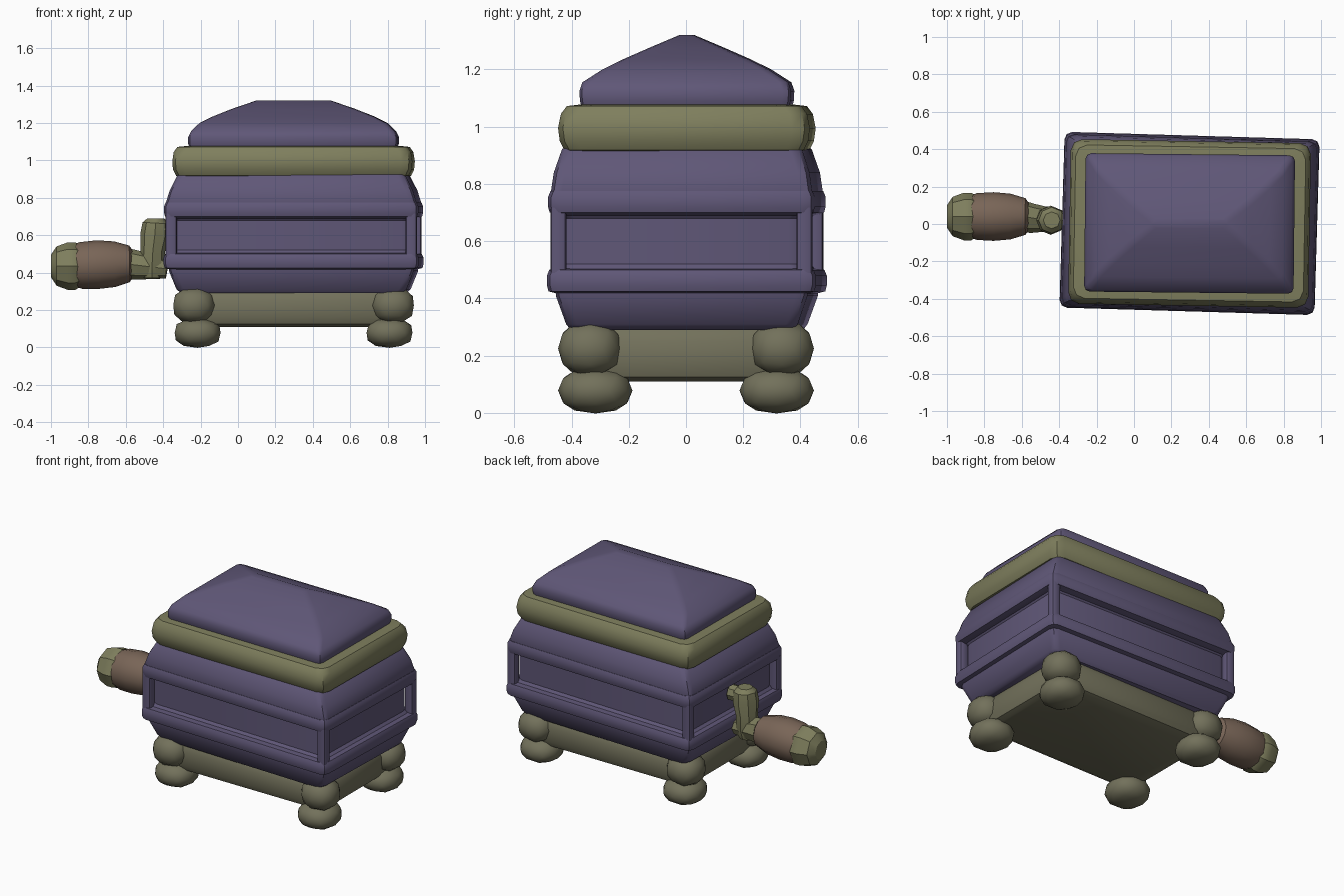
import bpy, bmesh, math
from mathutils import Vector, Matrix

if "Cube" in bpy.data.objects:
    bpy.data.objects.remove(bpy.data.objects["Cube"])

CX, CY = 0.297, 0.003


def material(name, rgb):
    m = bpy.data.materials.new(name)
    m.diffuse_color = (*rgb, 1)
    m.use_nodes = True
    m.node_tree.nodes["Principled BSDF"].inputs["Base Color"].default_value = m.diffuse_color
    return m


PURPLE = material("purple", (0.115, 0.095, 0.185))
GOLD = material("olive_gold", (0.21, 0.21, 0.11))
STONE = material("feet_olive", (0.17, 0.165, 0.105))
GRIP = material("grip_brown", (0.19, 0.13, 0.095))


def finish(name, bm, mat, angle=35):
    bmesh.ops.recalc_face_normals(bm, faces=bm.faces)
    me = bpy.data.meshes.new(name)
    bm.to_mesh(me)
    bm.free()
    ob = bpy.data.objects.new(name, me)
    bpy.context.collection.objects.link(ob)
    me.materials.append(mat)
    bpy.ops.object.select_all(action='DESELECT')
    ob.select_set(True)
    bpy.context.view_layer.objects.active = ob
    bpy.ops.object.shade_smooth_by_angle(angle=math.radians(angle))
    return ob


def loft(bm, rings):
    """Skin equal-length rings of points and cap both ends."""
    vs = [[bm.verts.new(p) for p in r] for r in rings]
    n = len(vs[0])
    for a, b in zip(vs, vs[1:]):
        for i in range(n):
            j = (i + 1) % n
            bm.faces.new((a[i], a[j], b[j], b[i]))
    bm.faces.new(vs[0][::-1])
    bm.faces.new(vs[-1])


def round_rect(hx, hy, z, r, seg=2):
    r = min(r, hx * 0.9, hy * 0.9)
    pts = []
    for k, (sx, sy) in enumerate([(1, 1), (-1, 1), (-1, -1), (1, -1)]):
        for s in range(seg + 1):
            a = math.pi / 2 * (k + s / seg)
            pts.append(Vector((sx * (hx - r) + r * math.cos(a),
                               sy * (hy - r) + r * math.sin(a), z)))
    return pts


def tiers(name, profile, mat, r=0.05, turn=0.0):
    """Rounded box whose half sizes follow a (hx, hy, z) profile."""
    bm = bmesh.new()
    loft(bm, [round_rect(hx, hy, z, r) for hx, hy, z in profile])
    ob = finish(name, bm, mat)
    ob.location = (CX, CY, 0)
    ob.rotation_euler.z = math.radians(turn)
    return ob


def tube(name, stations, mat, sides=10):
    """Round bar through (x, y, z, radius) stations, rings facing along the path."""
    bm = bmesh.new()
    pts = [Vector(s[:3]) for s in stations]
    rings = []
    for i, p in enumerate(pts):
        d = (pts[min(i + 1, len(pts) - 1)] - pts[max(i - 1, 0)]).normalized()
        u = d.cross(Vector((0, 1, 0))).normalized()
        v = d.cross(u)
        rings.append([p + stations[i][3] * (u * math.cos(t) + v * math.sin(t))
                      for t in (2 * math.pi * k / sides for k in range(sides))])
    loft(bm, rings)
    return finish(name, bm, mat)


# base tray
tiers("base_tray", [(0.53, 0.33, 0.11), (0.56, 0.36, 0.125), (0.57, 0.375, 0.16),
                    (0.57, 0.375, 0.25), (0.55, 0.36, 0.29), (0.53, 0.34, 0.32)],
      STONE, 0.06)

# stacked ball feet at each corner
for sx, xs in ((-1, "left"), (1, "right")):
    for sy, ys in ((-1, "front"), (1, "back")):
        for part, dx, dy, z, s in (("foot", 0.513, 0.317, 0.078, (0.128, 0.13, 0.08)),
                                   ("knob", 0.533, 0.335, 0.225, (0.115, 0.112, 0.097))):
            bm = bmesh.new()
            bmesh.ops.create_icosphere(bm, subdivisions=2, radius=1.0)
            for v in bm.verts:   # slightly boxy ball
                v.co = Vector([math.copysign(abs(c) ** 0.85, c) for c in v.co])
                v.co = Vector([max(-1, min(1, c)) * k for c, k in zip(v.co, s)])
            ob = finish(f"{ys}_{xs}_{part}", bm, STONE)
            ob.location = (CX + sx * dx, sy * dy, z)

# body with recessed middle
TURN = -1.7
tiers("body", [(0.59, 0.39, 0.29), (0.615, 0.405, 0.31), (0.655, 0.44, 0.41),
               (0.655, 0.44, 0.49), (0.63, 0.415, 0.52), (0.63, 0.415, 0.68),
               (0.655, 0.44, 0.71), (0.672, 0.457, 0.77), (0.65, 0.447, 0.84),
               (0.61, 0.42, 0.92), (0.58, 0.40, 0.94)], PURPLE, 0.04, TURN)


# raised bands round the body
def band(name, hx, hy, z0, z1):
    tiers(name, [(hx - 0.04, hy - 0.04, z0 - 0.01), (hx - 0.005, hy - 0.005, z0),
                 (hx, hy, z0 + 0.02), (hx, hy, z1 - 0.02),
                 (hx - 0.008, hy - 0.008, z1), (hx - 0.05, hy - 0.05, z1 + 0.005)],
          PURPLE, 0.04, TURN)


band("lower_band", 0.682, 0.47, 0.425, 0.50)
band("upper_band", 0.68, 0.466, 0.70, 0.775)

# corner posts across the recess
bm = bmesh.new()
for sx in (-1, 1):
    for sy in (-1, 1):
        loft(bm, [[p + Vector((sx * 0.642, sy * 0.43, 0))
                   for p in round_rect(0.03, 0.028, z, 0.015)] for z in (0.46, 0.74)])
posts = finish("corner_posts", bm, PURPLE)
posts.location = (CX, CY, 0)
posts.rotation_euler.z = math.radians(TURN)

# rim under the lid
tiers("rim", [(0.59, 0.39, 0.912), (0.622, 0.418, 0.918), (0.638, 0.434, 0.95),
              (0.642, 0.44, 0.995), (0.634, 0.43, 1.045), (0.615, 0.41, 1.072),
              (0.56, 0.36, 1.078)], GOLD, 0.06, -1.0)

# hipped lid
tiers("lid", [(0.55, 0.36, 1.06), (0.56, 0.368, 1.09), (0.56, 0.37, 1.125),
              (0.545, 0.36, 1.155), (0.50, 0.29, 1.20), (0.43, 0.22, 1.235),
              (0.33, 0.13, 1.275), (0.20, 0.025, 1.32)], PURPLE, 0.03, -0.6)

# crank: upright arm, neck, grip and end cap
HY = 0.04
tube("crank_arm", [(-0.44, 0.02, 0.69, 0.045), (-0.44, 0.02, 0.665, 0.07),
                   (-0.445, 0.02, 0.60, 0.078), (-0.455, 0.025, 0.52, 0.066),
                   (-0.46, 0.025, 0.43, 0.07), (-0.46, 0.025, 0.37, 0.05)], GOLD, 8)
tube("axle", [(-0.46, 0.02, 0.63, 0.05), (-0.34, 0.02, 0.63, 0.05)], GOLD, 8)
tube("crank_neck", [(-0.38, 0.02, 0.42, 0.052), (-0.46, 0.025, 0.43, 0.065),
                    (-0.54, 0.03, 0.44, 0.078), (-0.60, HY, 0.447, 0.085)], GOLD, 8)
tube("grip", [(-0.565, HY, 0.447, 0.075), (-0.58, HY, 0.447, 0.098),
              (-0.66, HY, 0.445, 0.122), (-0.75, HY, 0.443, 0.13),
              (-0.84, HY, 0.438, 0.125), (-0.88, HY, 0.435, 0.11)], GRIP, 12)
tube("end_cap", [(-0.85, HY, 0.435, 0.115), (-0.87, HY, 0.435, 0.127),
                 (-0.91, HY, 0.435, 0.127), (-0.97, HY, 0.435, 0.105),
                 (-1.0, HY, 0.435, 0.06)], GOLD, 8)
